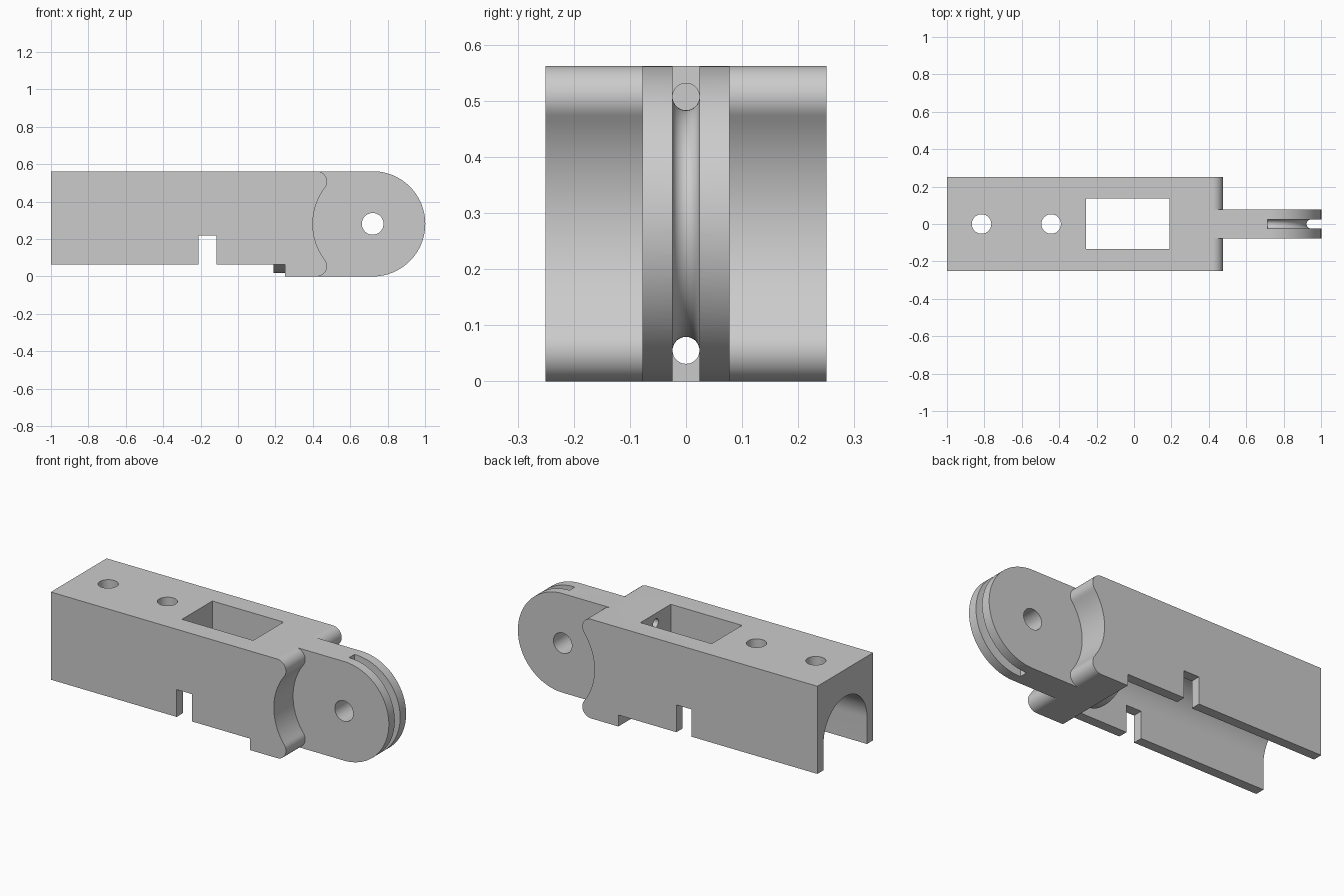
import bpy, bmesh
from math import sin, cos, pi, atan2, hypot
from mathutils import Vector

cube = bpy.data.objects.get("Cube")
if cube:
    bpy.data.objects.remove(cube)

gray = bpy.data.materials.new("light gray plastic")
gray.use_nodes = True
gray.diffuse_color = (0.6, 0.6, 0.6, 1)
gray.node_tree.nodes["Principled BSDF"].inputs["Base Color"].default_value = (0.6, 0.6, 0.6, 1)

TOP = 0.5625
MID = TOP / 2          # height of the pivot
PIVOT = 0.72           # x of the pivot


def arc(cx, cy, r, start, end, steps=24):
    return [(cx + r * cos(start + (end - start) * i / steps),
             cy + r * sin(start + (end - start) * i / steps)) for i in range(steps + 1)]


def loft(name, rings):
    """Closed solid through a row of matching rings."""
    bm = bmesh.new()
    rows = [[bm.verts.new(p) for p in ring] for ring in rings]
    n = len(rows[0])
    for a, b in zip(rows, rows[1:]):
        for i in range(n):
            j = (i + 1) % n
            bm.faces.new((a[i], a[j], b[j], b[i]))
    bm.faces.new(rows[0])
    bm.faces.new(rows[-1])
    bmesh.ops.recalc_face_normals(bm, faces=bm.faces)
    mesh = bpy.data.meshes.new(name)
    bm.to_mesh(mesh)
    bm.free()
    mesh.materials.append(gray)
    obj = bpy.data.objects.new(name, mesh)
    bpy.context.collection.objects.link(obj)
    return obj


def prism(name, outline, axis, low, high):
    """Extrude a 2D outline along x, y or z."""
    place = {"x": lambda u, v, t: (t, u, v),
             "y": lambda u, v, t: (u, t, v),
             "z": lambda u, v, t: (u, v, t)}[axis]
    return loft(name, [[place(u, v, t) for u, v in outline] for t in (low, high)])


def box(x0, x1, z0, z1):
    return [(x0, z0), (x1, z0), (x1, z1), (x0, z1)]


def circle(cx, cy, r, steps=48):
    return arc(cx, cy, r, 0, 2 * pi, steps)[:-1]


def combine(target, tool, operation):
    mod = target.modifiers.new(operation.lower(), "BOOLEAN")
    mod.operation = operation
    mod.solver = "EXACT"
    mod.object = tool
    bpy.context.view_layer.objects.active = target
    bpy.ops.object.modifier_apply(modifier=mod.name)
    bpy.data.objects.remove(tool)


# Body: long block with a rounded, hollowed end around the pivot
lobe_x, lobe_r = 0.421, 0.055
rise = MID - lobe_r
reach = PIVOT - lobe_x
tilt = atan2(rise, reach)
hollow_r = hypot(rise, reach) - lobe_r
end = arc(lobe_x, TOP - lobe_r, lobe_r, pi / 2, -tilt, 16)
end += arc(PIVOT, MID, hollow_r, pi - tilt, pi + tilt, 32)[1:-1]
end += arc(lobe_x, lobe_r, lobe_r, tilt, -pi / 2, 16)
outline = [(-1, TOP)] + end + [(0.25, 0), (0.25, 0.065), (-1, 0.065)]
body = prism("knuckle_body", outline, "y", -0.25, 0.25)

# Arched channel under the body, closed by a round plug
channel_z, channel_r = 0.215, 0.195
arch = arc(0, channel_z, channel_r, 0, pi, 32) + [(-channel_r, -0.1), (channel_r, -0.1)]
combine(body, prism("channel", arch, "x", -1.1, 0.25), "DIFFERENCE")
plug = prism("plug", circle(0, channel_z, channel_r + 0.001, 64), "x", 0.191, 0.3)
combine(body, plug, "UNION")

# Hinge tongue with a round tip
tip = [(0.33, 0)] + arc(PIVOT, MID, MID, -pi / 2, pi / 2, 64) + [(0.33, TOP)]
combine(body, prism("tongue", tip, "y", -0.0775, 0.0775), "UNION")

# Cord groove with a round bottom, swept around the tip
cord_r, cord_path = 0.024, 0.226
section = [(0.35, -cord_r)] + arc(cord_path, 0, cord_r, 1.5 * pi, pi / 2, 16) + [(0.35, cord_r)]
rings = []
for i in range(65):
    a = -pi / 2 - 0.02 + (pi + 0.04) * i / 64
    rings.append([(PIVOT + r * cos(a), y, MID + r * sin(a)) for r, y in section])
combine(body, loft("cord_groove", rings), "DIFFERENCE")

# Cord tunnels running back from both ends of the groove
for side in (-1, 1):
    ring = circle(0, MID + side * cord_path, cord_r, 32)
    combine(body, prism("cord_tunnel", ring, "x", 0.1, PIVOT + 0.01), "DIFFERENCE")

# Pivot hole, side slot, top window and screw holes
combine(body, prism("pivot_hole", circle(PIVOT, MID, 0.058), "y", -0.2, 0.2), "DIFFERENCE")
combine(body, prism("slot", box(-0.21, -0.115, -0.1, 0.22), "y", -0.4, 0.4), "DIFFERENCE")
combine(body, prism("window", box(-0.257, 0.19, -0.135, 0.137), "z", 0.25, 0.8), "DIFFERENCE")
for x in (-0.815, -0.443):
    combine(body, prism("screw_hole", circle(x, 0, 0.052), "z", 0.3, 0.8), "DIFFERENCE")

bpy.ops.object.select_all(action="DESELECT")
body.select_set(True)
bpy.context.view_layer.objects.active = body
bpy.ops.object.shade_smooth_by_angle(angle=0.5)
